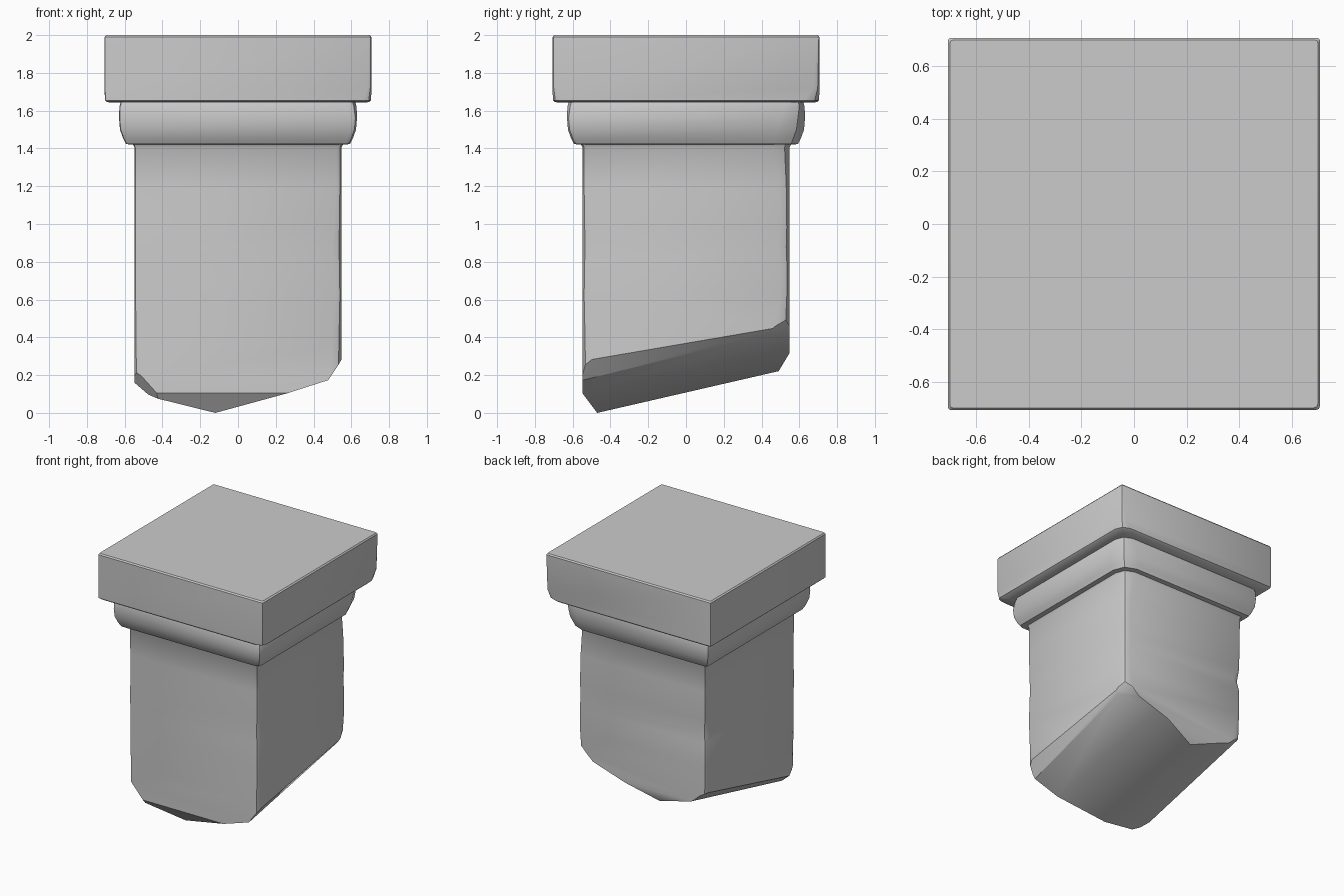
import bpy, bmesh
from mathutils import Vector

if "Cube" in bpy.data.objects:
    bpy.data.objects.remove(bpy.data.objects["Cube"])

CORNERS = [(-1, -1), (1, -1), (1, 1), (-1, 1)]   # front-left, front-right, back-right, back-left

# Profile rings: half width, height, worn-corner size for each of the four corners
RINGS = [
    (0.548, -0.20, .05, .06, .08, .06),
    (0.548, 0.35, .03, .05, .09, .05),
    (0.548, 0.62, .02, .03, .05, .03),
    (0.548, 0.80, .02, .04, .05, .03),
    (0.548, 0.88, .015, .05, .06, .07),
    (0.548, 0.98, .02, .04, .05, .03),
    (0.548, 1.20, .02, .03, .06, .02),
    (0.548, 1.405, .015, .03, .09, .015),
    (0.555, 1.42, .015, .03, .10, .015),
    (0.592, 1.423, .015, .03, .12, .015),   # moulding
    (0.607, 1.45, .015, .03, .14, .015),
    (0.625, 1.50, .015, .03, .14, .015),
    (0.630, 1.56, .015, .03, .13, .015),
    (0.628, 1.62, .015, .05, .10, .015),
    (0.622, 1.642, .015, .05, .09, .015),
    (0.695, 1.645, .015, .06, .10, .015),   # cap slab
    (0.705, 1.655, .01, .045, .08, .01),
    (0.706, 1.72, .01, .02, .03, .01),
    (0.706, 1.99, .01, .015, .01, .01),
    (0.698, 2.00, .01, .015, .01, .01),
]


def ring_points(half, z, *wear):
    """Square ring with softly rounded corners, counter-clockwise."""
    pts = []
    for i, ((sx, sy), c) in enumerate(zip(CORNERS, wear)):
        arc = [(0, c), (0.29 * c, 0.29 * c), (c, 0)]
        if i % 2:
            arc.reverse()
        pts += [Vector((sx * (half - a), sy * (half - b), z)) for a, b in arc]
    return pts


def slice_off(bm, point, normal):
    """Break away everything on the normal side and close the wound."""
    geom = bm.verts[:] + bm.edges[:] + bm.faces[:]
    bmesh.ops.bisect_plane(bm, geom=geom, dist=1e-5, plane_co=point,
                           plane_no=Vector(normal).normalized(), clear_outer=True)
    bmesh.ops.holes_fill(bm, edges=[e for e in bm.edges if e.is_boundary], sides=0)


bm = bmesh.new()
loops = [[bm.verts.new(p) for p in ring_points(*r)] for r in RINGS]
n = len(loops[0])
for lo, hi in zip(loops, loops[1:]):
    for i in range(n):
        j = (i + 1) % n
        bm.faces.new((lo[i], lo[j], hi[j], hi[i]))
bm.faces.new(loops[0][::-1])
bm.faces.new(loops[-1])

# Broken lower end: sloping keel, then chipped rims
CUTS = [
    ((-0.12, -0.47, 0), (0.32, 0.23, -1)),
    ((-0.12, -0.47, 0), (-0.29, 0.23, -1)),
    ((-0.12, -0.47, 0), (0, -1, -0.75)),
    ((0, 0.49, 0.22), (0, 1, -0.6)),
    ((0.49, -0.47, 0.205), (1, 0.12, -0.7)),
    ((-0.47, -0.47, 0.10), (-0.8, 0.25, -1)),
    ((0.50, 0.50, 0.44), (1, 1, -1.1)),
    ((-0.50, 0.50, 0.34), (-1, 1, -1.1)),
    ((-0.50, -0.51, 0.14), (-1, -1, -0.9)),
]
for point, normal in CUTS:
    slice_off(bm, Vector(point), normal)

bmesh.ops.recalc_face_normals(bm, faces=bm.faces)
mesh = bpy.data.meshes.new("broken_pillar_capital")
bm.to_mesh(mesh)
bm.free()
pillar = bpy.data.objects.new("broken_pillar_capital", mesh)
bpy.context.collection.objects.link(pillar)

# Soft worn shading
bpy.context.view_layer.objects.active = pillar
pillar.select_set(True)
bpy.ops.object.shade_smooth_by_angle(angle=0.6)
